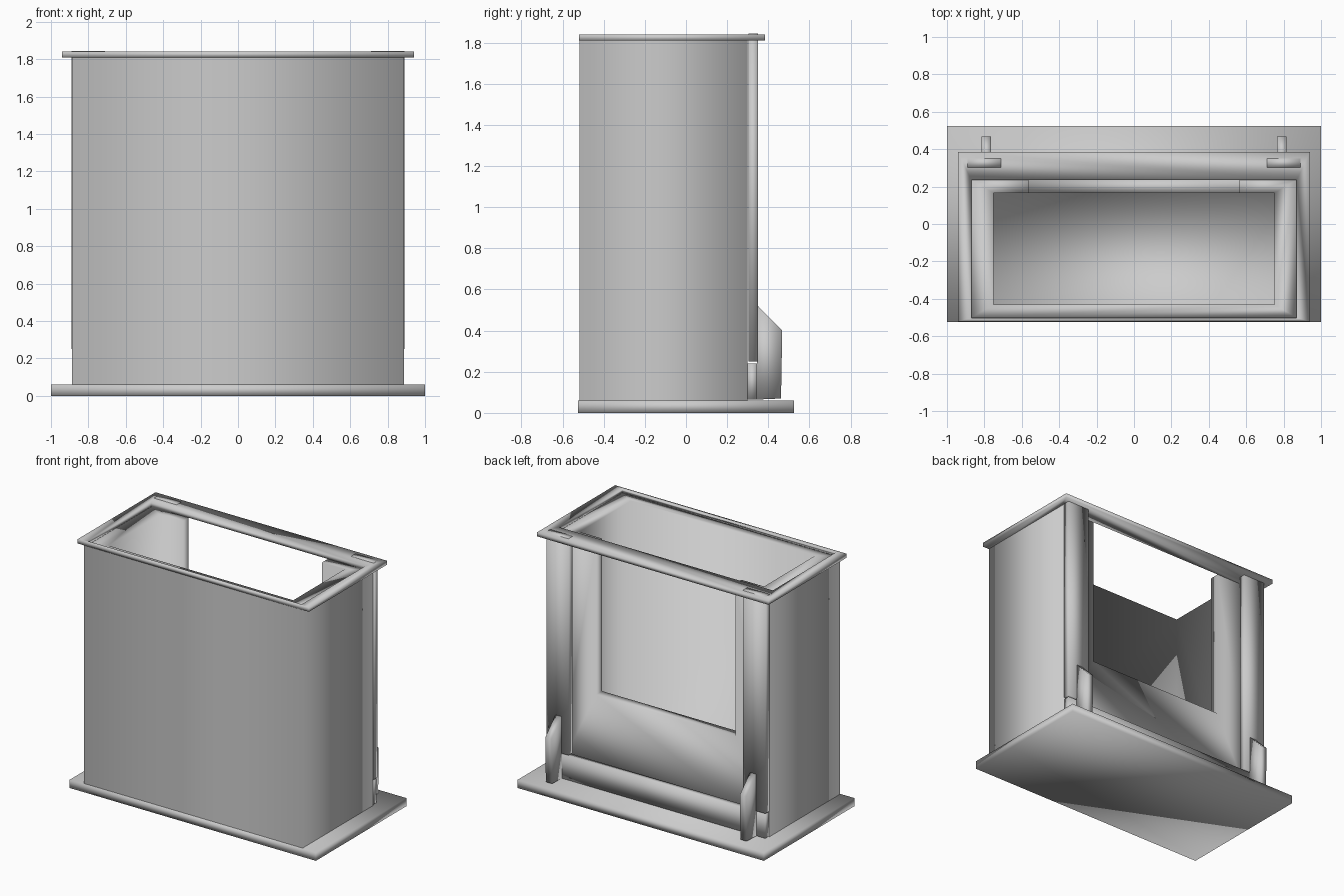
import bpy

cube = bpy.data.objects.get("Cube")
if cube:
    bpy.data.objects.remove(cube, do_unlink=True)

# One plain grey for everything
grey = bpy.data.materials.new("plain_grey")
grey.use_nodes = True
colour = (0.6, 0.6, 0.6, 1)
grey.diffuse_color = colour
grey.node_tree.nodes["Principled BSDF"].inputs["Base Color"].default_value = colour


def prism(name, outline, axis, low, high, caps=True):
    """Extrude a 2D outline along x, y or z."""
    def place(p, depth):
        co = list(p)
        co.insert(axis, depth)
        return co

    n = len(outline)
    verts = [place(p, low) for p in outline] + [place(p, high) for p in outline]
    faces = [(i, (i + 1) % n, (i + 1) % n + n, i + n) for i in range(n)]
    if caps:
        faces += [tuple(reversed(range(n))), tuple(range(n, 2 * n))]
    if axis == 1:
        faces = [tuple(reversed(f)) for f in faces]
    mesh = bpy.data.meshes.new(name)
    mesh.from_pydata(verts, [], faces)
    mesh.materials.append(grey)
    mesh.shade_smooth()
    obj = bpy.data.objects.new(name, mesh)
    bpy.context.collection.objects.link(obj)
    return obj


def box(name, x, y, z):
    """Box from (low, high) pairs."""
    outline = [(x[0], y[0]), (x[1], y[0]), (x[1], y[1]), (x[0], y[1])]
    return prism(name, outline, 2, *z)


def cut(obj, x, y, z):
    """Subtract a box and keep the plain result."""
    cutter = box("cutter", x, y, z)
    cutter.hide_render = True
    mod = obj.modifiers.new("cut", "BOOLEAN")
    mod.operation = "DIFFERENCE"
    mod.solver = "EXACT"
    mod.object = cutter
    graph = bpy.context.evaluated_depsgraph_get()
    mesh = bpy.data.meshes.new_from_object(obj.evaluated_get(graph))
    obj.modifiers.clear()
    obj.data = mesh
    mesh.shade_smooth()
    bpy.data.objects.remove(cutter, do_unlink=True)


BASE_TOP, RIM_BOTTOM, RIM_TOP = 0.06, 1.81, 1.84

# Base plate
box("base_plate", (-1, 1), (-0.525, 0.525), (0, BASE_TOP))

# Thin outer sheet wrapped round the front and both sides
w, t = 0.887, 0.015
front, back = -0.517, 0.3
sheet = [(-w, back), (-w, front), (w, front), (w, back),
         (w - t, back), (w - t, front + t), (t - w, front + t), (t - w, back)]
prism("outer_sheet", sheet, 2, BASE_TOP, RIM_BOTTOM, caps=False)

# Thick inner bin with an open top and a large opening in its back wall
bin_body = box("inner_bin", (-0.868, 0.868), (-0.5, 0.235), (BASE_TOP, RIM_BOTTOM))
cut(bin_body, (-0.75, 0.75), (-0.43, 0.165), (0.13, 2))
cut(bin_body, (-0.565, 0.565), (0.1, 0.4), (0.69, 2))

# Flat frame round the top
rim = box("top_rim", (-0.94, 0.94), (-0.52, 0.385), (RIM_BOTTOM, RIM_TOP))
cut(rim, (-0.87, 0.87), (-0.503, 0.235), (1.5, 2))

# Cross bar low on the back
box("back_cross_bar", (-0.885, 0.885), (0.3, 0.345), (0.065, 0.24))

# Back posts and their foot brackets, one pair per side
bracket = [(0.345, 0.065), (0.462, 0.07), (0.468, 0.4), (0.345, 0.525)]
for side, s in (("right", -1), ("left", 1)):
    box(side + "_back_post", sorted((s * 0.71, s * 0.89)), (0.303, 0.35), (0.25, RIM_TOP + 0.004))
    prism(side + "_foot_bracket", bracket, 0, *sorted((s * 0.765, s * 0.815)))
